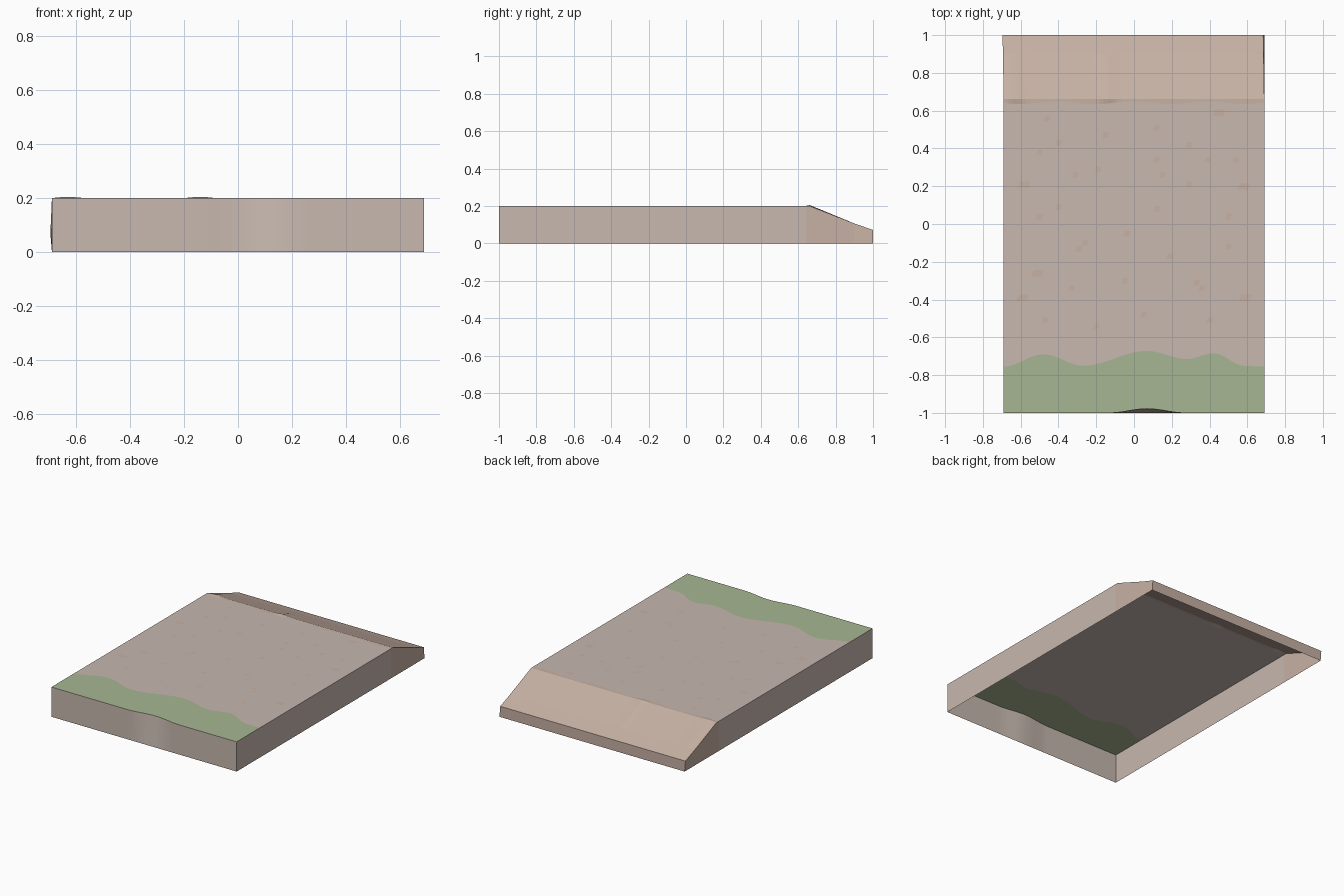
import bpy, math

if "Cube" in bpy.data.objects:
    bpy.data.objects.remove(bpy.data.objects["Cube"])

W, TOP = 0.69, 0.20


def material(name, rgb):
    m = bpy.data.materials.new(name)
    m.diffuse_color = (*rgb, 1)
    m.use_nodes = True
    m.node_tree.nodes["Principled BSDF"].inputs["Base Color"].default_value = m.diffuse_color
    return m


STONE = material("path_stone", (0.57, 0.48, 0.43))
EARTH = material("bare_earth", (0.57, 0.44, 0.37))
GRASS = material("grass_green", (0.39, 0.47, 0.29))


def add_mesh(name, verts, faces, mat):
    me = bpy.data.meshes.new(name)
    me.from_pydata(verts, [], faces)
    me.materials.append(mat)
    ob = bpy.data.objects.new(name, me)
    bpy.context.collection.objects.link(ob)
    return ob


def sheet(name, rows, mat):
    """Skin a strip over rows listed bottom to top, left to right from outside."""
    n = len(rows[0])
    verts = [p for row in rows for p in row]
    faces = [(r * n + i, r * n + i + 1, (r + 1) * n + i + 1, (r + 1) * n + i)
             for r in range(len(rows) - 1) for i in range(n - 1)]
    return add_mesh(name, verts, faces, mat)


def ease(points, x):
    """Soft wave through the given (x, y) points."""
    for (x0, y0), (x1, y1) in zip(points, points[1:]):
        if x <= x1:
            t = (x - x0) / (x1 - x0)
            return y0 + (y1 - y0) * (1 - math.cos(math.pi * t)) / 2
    return points[-1][1]


def bump(x, centre, width):
    d = abs(x - centre) / width
    return (1 + math.cos(math.pi * d)) / 2 if d < 1 else 0


# Edge curves running across the tile
N = 60
XS = [-W + 2 * W * i / N for i in range(N + 1)]
wave = [(-W, -0.755), (-0.48, -0.69), (-0.27, -0.75), (0.07, -0.672),
        (0.28, -0.715), (0.42, -0.685), (0.59, -0.752), (W, -0.755)]
front_edge = [(x, -1 + 0.022 * bump(x, 0.07, 0.2), TOP) for x in XS]
grass_edge = [(x, ease(wave, x), TOP) for x in XS]
ridge = [(x, 0.642 + 0.008 * math.cos(16 * (x + 0.4)), TOP) for x in XS]
crest = [(x, 0.662, TOP + 0.005 * (bump(x, -0.63, 0.07) + bump(x, -0.14, 0.07)))
         for x in XS]
slope_mid = [(x - 0.004, 0.90, 0.107) for x in XS]
slope_end = [(x - 0.006, 1.0, 0.072) for x in XS]

# Ground surfaces
sheet("grass_strip", [front_edge, grass_edge], GRASS)
sheet("path_top", [grass_edge, ridge], STONE)
sheet("back_slope", [ridge, crest, slope_mid, slope_end], EARTH)

# Outer walls, open underneath
sheet("front_wall", [[(x, -1, 0) for x in XS], front_edge], STONE)
sheet("back_wall", [[(x, 1, 0) for x in reversed(XS)], slope_end[::-1]], EARTH)
for side, k in (("left", 0), ("right", -1)):
    for part, tops, mat in (
            ("wall", [front_edge[k], grass_edge[k], ridge[k]], STONE),
            ("slope_wall", [ridge[k], crest[k], slope_mid[k], slope_end[k]], EARTH)):
        if side == "left":
            tops = tops[::-1]
        base = [(math.copysign(W, x), y, 0) for x, y, z in tops]
        sheet(f"{side}_{part}", [base, tops], mat)

# Small earth patches lying on the path
small = [(-.46, .56), (-.15, .47), (.12, .51), (-.5, .38), (-.4, .43), (.29, .42),
         (.12, .34), (.39, .34), (.54, .34), (-.31, .26), (-.19, .29), (.15, .26),
         (.29, .21), (-.5, .04), (-.4, .09), (.12, .08), (.5, .04), (-.04, -.05),
         (-.26, -.1), (-.29, -.13), (.19, -.17), (.5, -.12), (-.05, -.3),
         (-.33, -.34), (.33, -.31), (.36, -.34), (-.47, -.51), (-.2, -.54),
         (.05, -.48), (.4, -.51)]
large = [(.45, .59), (-.58, .21), (-.51, -.26), (-.59, -.39), (.59, -.39), (.58, .2)]
verts, faces = [], []
for group, rx, ry in ((small, 0.017, 0.015), (large, 0.033, 0.018)):
    for px, py in group:
        b = len(verts)
        verts += [(px - rx, py - ry, TOP + .0008), (px + rx * .7, py - ry, TOP + .0008),
                  (px + rx, py + ry * .8, TOP + .0008), (px - rx * .6, py + ry, TOP + .0008)]
        faces.append((b, b + 1, b + 2, b + 3))
add_mesh("earth_patches", verts, faces, EARTH)
